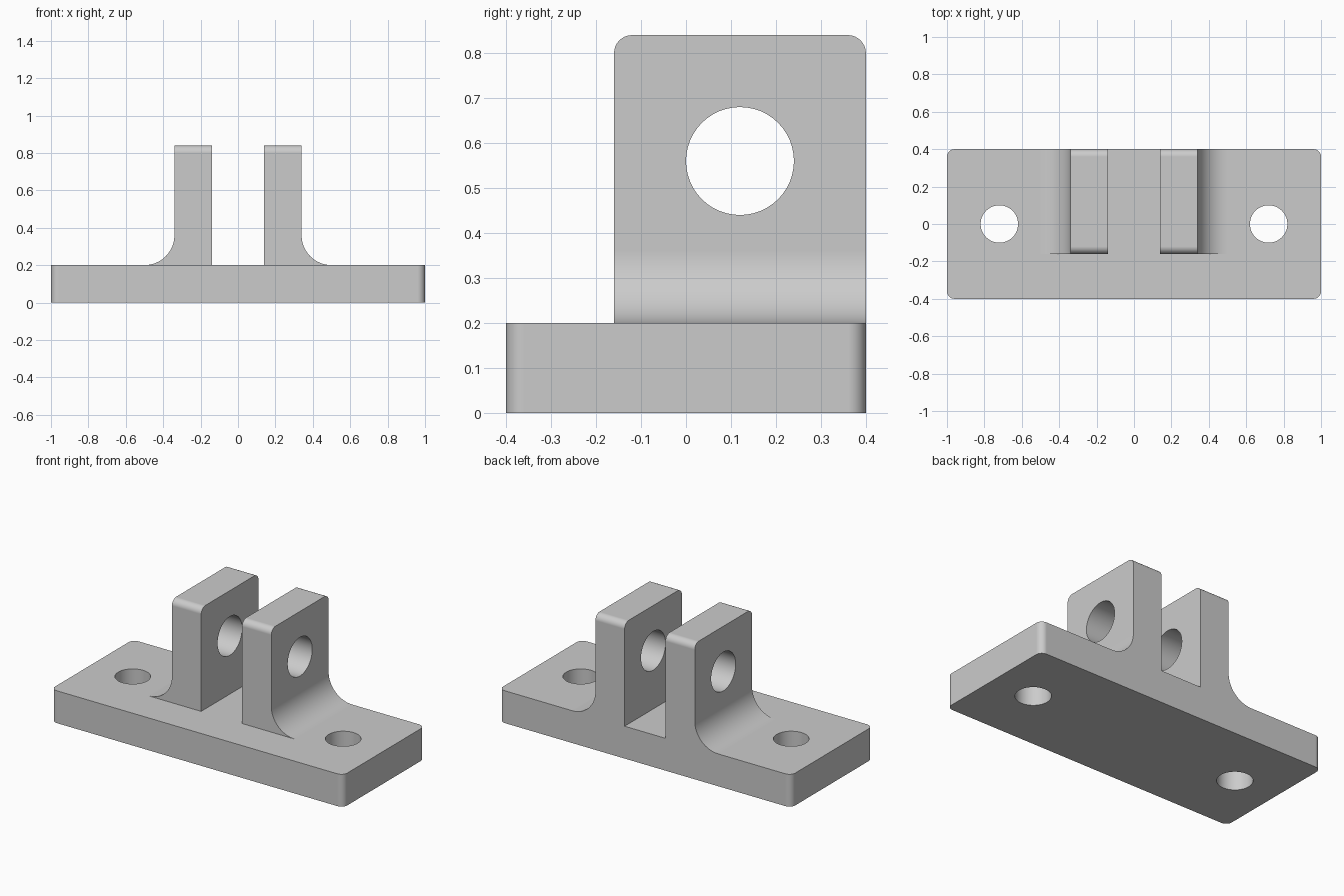
import bpy
import bmesh
from math import sin, cos, pi, radians
from mathutils import Matrix, Vector

default = bpy.data.objects.get("Cube")
if default:
    bpy.data.objects.remove(default, do_unlink=True)

BASE_H = 0.2
CORNER = 0.04
BACK = 0.4

grey = bpy.data.materials.new("machined_grey")
grey.use_nodes = True
colour = (0.6, 0.6, 0.6, 1)
grey.diffuse_color = colour
grey.node_tree.nodes["Principled BSDF"].inputs["Base Color"].default_value = colour


def extrude(name, points, offset, round_edge):
    """Extrude a closed outline by offset, then round the edges picked by round_edge."""
    bm = bmesh.new()
    face = bm.faces.new([bm.verts.new(p) for p in points])
    grown = bmesh.ops.extrude_face_region(bm, geom=[face], use_keep_orig=True)
    bmesh.ops.translate(bm, vec=offset,
                        verts=[v for v in grown["geom"] if isinstance(v, bmesh.types.BMVert)])
    bmesh.ops.recalc_face_normals(bm, faces=bm.faces)
    bmesh.ops.bevel(bm, geom=[e for e in bm.edges if round_edge(e)], offset=CORNER,
                    segments=8, profile=0.5, affect="EDGES")
    bmesh.ops.recalc_face_normals(bm, faces=bm.faces)
    return finish(name, bm)


def finish(name, bm):
    mesh = bpy.data.meshes.new(name)
    bm.to_mesh(mesh)
    bm.free()
    mesh.materials.append(grey)
    obj = bpy.data.objects.new(name, mesh)
    bpy.context.collection.objects.link(obj)
    return obj


def drill(obj, centre, radius, axis):
    """Cut a round through hole along the given axis."""
    bm = bmesh.new()
    turn = Vector((0, 0, 1)).rotation_difference(Vector(axis)).to_matrix().to_4x4()
    bmesh.ops.create_cone(bm, cap_ends=True, segments=48, radius1=radius, radius2=radius,
                          depth=0.5, matrix=Matrix.Translation(centre) @ turn)
    cutter = finish("hole_cutter", bm)
    cutter.hide_render = True
    cut = obj.modifiers.new("hole", "BOOLEAN")
    cut.operation = "DIFFERENCE"
    cut.solver = "EXACT"
    cut.object = cutter
    activate(obj)
    bpy.ops.object.modifier_apply(modifier=cut.name)
    bpy.data.objects.remove(cutter, do_unlink=True)


def activate(obj):
    bpy.ops.object.select_all(action="DESELECT")
    obj.select_set(True)
    bpy.context.view_layer.objects.active = obj


def smooth(obj):
    activate(obj)
    bpy.ops.object.shade_smooth_by_angle(angle=radians(30))
    weighted = obj.modifiers.new("flat_faces", "WEIGHTED_NORMAL")
    weighted.keep_sharp = True


# Base plate with rounded corners and two mounting holes
plate = extrude("base_plate",
                [(-1, -BACK, 0), (1, -BACK, 0), (1, BACK, 0), (-1, BACK, 0)],
                (0, 0, BASE_H),
                lambda e: abs(e.verts[0].co.z - e.verts[1].co.z) > 0.1)
for side in (-1, 1):
    drill(plate, (side * 0.72, 0, BASE_H / 2), 0.1, (0, 0, 1))
smooth(plate)

# Pair of upright lugs, each flaring into the plate on its outer side
INNER, OUTER, TOP, FILLET, FRONT = 0.14, 0.34, 0.84, 0.16, -0.16
STEPS = 16
for side, name in ((1, "left_lug"), (-1, "right_lug")):
    outline = [(INNER, BASE_H), (INNER, TOP), (OUTER, TOP)]
    for i in range(STEPS + 1):
        a = pi / 2 * i / STEPS
        outline.append((OUTER + FILLET * (1 - cos(a)), BASE_H + FILLET * (1 - sin(a))))
    lug = extrude(name, [(side * x, FRONT, z) for x, z in outline],
                  (0, BACK - FRONT, 0),
                  lambda e: all(v.co.z > TOP - 0.01 for v in e.verts)
                  and abs(e.verts[0].co.y - e.verts[1].co.y) < 0.01)
    drill(lug, (side * (INNER + OUTER) / 2, 0.12, 0.56), 0.12, (1, 0, 0))
    smooth(lug)
